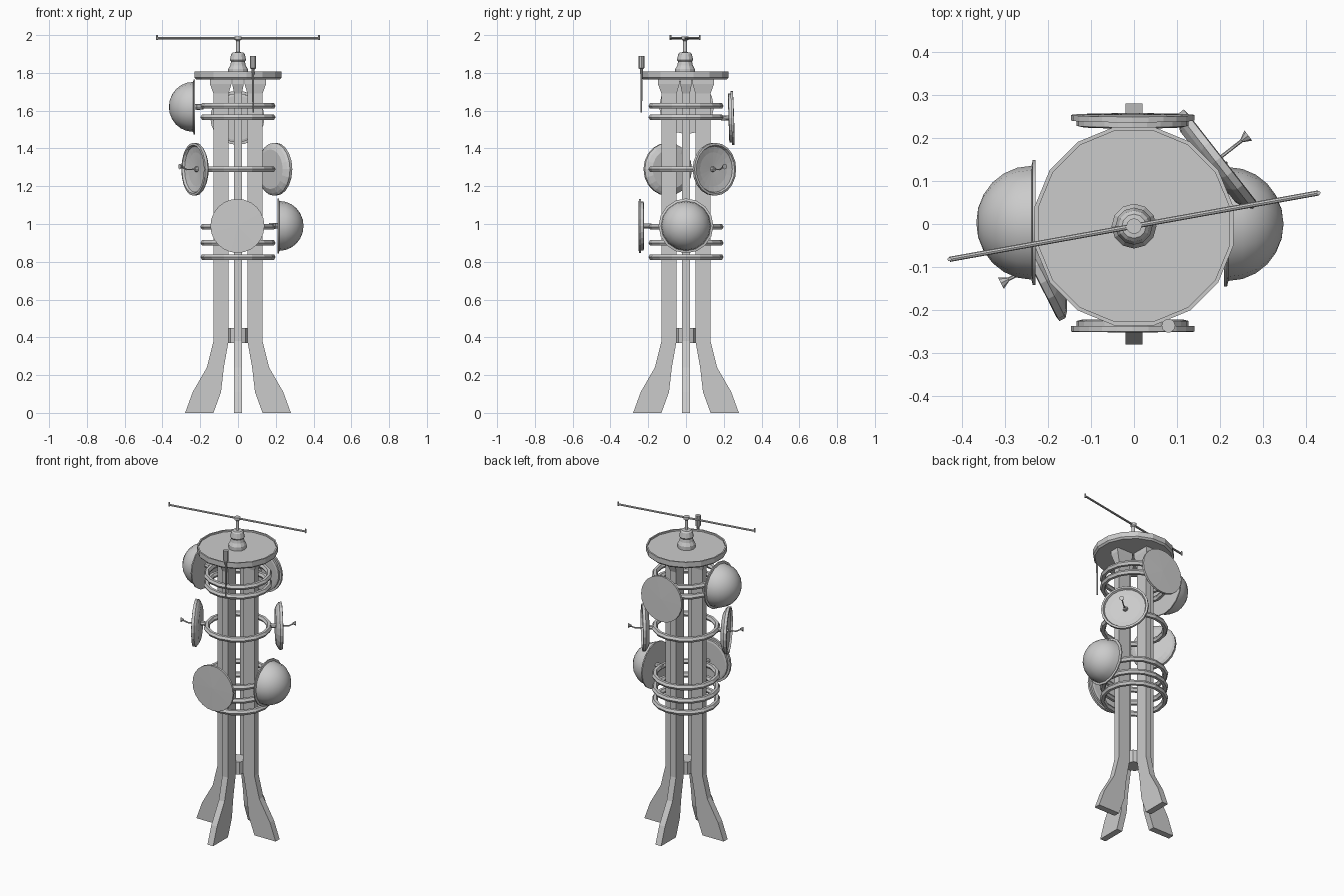
import bpy, bmesh, math
from mathutils import Vector, Matrix

if "Cube" in bpy.data.objects:
    bpy.data.objects.remove(bpy.data.objects["Cube"])


def finish(name, bm, matrix=None, smooth=None):
    bmesh.ops.recalc_face_normals(bm, faces=bm.faces)
    if matrix:
        bm.transform(matrix)
    mesh = bpy.data.meshes.new(name)
    bm.to_mesh(mesh)
    bm.free()
    ob = bpy.data.objects.new(name, mesh)
    bpy.context.collection.objects.link(ob)
    if smooth:
        bpy.ops.object.select_all(action='DESELECT')
        ob.select_set(True)
        bpy.context.view_layer.objects.active = ob
        bpy.ops.object.shade_smooth_by_angle(angle=math.radians(smooth))
    return ob


def lathe(name, profile, origin, axis=(0, 0, 1), sides=16, closed=False, turn=0, smooth=None):
    """Spin a (radius, height) profile round an axis placed at origin."""
    bm = bmesh.new()
    vs = [bm.verts.new((r, 0, h)) for r, h in profile]
    pairs = list(zip(vs, vs[1:])) + ([(vs[-1], vs[0])] if closed else [])
    es = [bm.edges.new(p) for p in pairs]
    bmesh.ops.spin(bm, geom=vs + es, cent=(0, 0, 0), axis=(0, 0, 1),
                   angle=2 * math.pi, steps=sides, use_merge=True)
    bmesh.ops.remove_doubles(bm, verts=bm.verts, dist=1e-5)
    rot = Vector(axis).to_track_quat('Z', 'Y').to_matrix().to_4x4()
    m = Matrix.Translation(origin) @ rot @ Matrix.Rotation(turn, 4, 'Z')
    return finish(name, bm, m, smooth)


def rod(name, a, b, r1, r2=None, sides=8):
    a, b = Vector(a), Vector(b)
    h = (b - a).length
    r2 = r1 if r2 is None else r2
    return lathe(name, [(0, 0), (r1, 0), (r2, h), (0, h)], a, b - a, sides)


# Four splayed fin legs: (inner radius, outer radius, height, half thickness)
LEG = [(.13, .28, 0, .02), (.09, .24, .11, .02), (.075, .165, .24, .02), (.05, .13, .38, .02),
       (.05, .13, 1.69, .02), (.035, .148, 1.74, .03), (.035, .148, 1.77, .03)]
for k in range(4):
    bm = bmesh.new()
    rings = [[bm.verts.new(c) for c in ((i, -t, z), (o, -t, z), (o, t, z), (i, t, z))]
             for i, o, z, t in LEG]
    for a, b in zip(rings, rings[1:]):
        for j in range(4):
            n = (j + 1) % 4
            bm.faces.new((a[j], a[n], b[n], b[j]))
    bm.faces.new(rings[0])
    bm.faces.new(rings[-1])
    finish("leg_%d" % (k + 1), bm, Matrix.Rotation(k * math.pi / 2, 4, 'Z'))

# Hub joining the legs
rod("leg_hub", (0, 0, .37), (0, 0, .45), .055)

# Mounting rings with hexagonal section
section = [(.182 + .017 * math.cos(i * math.pi / 3), .017 * math.sin(i * math.pi / 3))
           for i in range(6)]
for k, z in enumerate((1.625, 1.565, 1.29, .985, .90, .825)):
    lathe("mount_ring_%d" % (k + 1), section, (0, 0, z), sides=16, closed=True)

# Top platform with a thin raised lip
CY = -.005
lathe("top_platform", [(0, 1.765), (.225, 1.765), (.235, 1.775), (.235, 1.807), (.226, 1.807),
                       (.226, 1.797), (0, 1.797)], (0, CY, 0), sides=16, turn=math.pi / 16)

# Stepped mast base and mast
lathe("mast", [(0, 1.79), (.052, 1.79), (.052, 1.82), (.041, 1.84), (.037, 1.86), (.043, 1.868),
               (.036, 1.9), (.028, 1.908), (.010, 1.91), (.010, 1.97), (.018, 1.976),
               (.018, 1.992), (0, 1.992)], (0, CY, 0), sides=12)

# Long cross boom with end tips
ang = math.radians(10.2)
d = Vector((math.cos(ang), math.sin(ang), 0)) * .435
c = Vector((0, CY, 1.984))
rod("boom", c - d, c + d, .006)
for s in (-1, 1):
    p = c + s * d
    rod("boom_tip", p - Vector((0, 0, .009)), p + Vector((0, 0, .016)), .005, sides=6)

# Whip aerial hanging at the front of the platform
lathe("whip_aerial", [(0, 1.59), (.004, 1.59), (.006, 1.79), (.009, 1.82), (.016, 1.825),
                      (.016, 1.89), (0, 1.89)], (.08, -.236, 0), sides=10)


# Domed drum antennas
def dome(name, origin, axis):
    pts = [(0, -.004), (.145, -.004), (.145, .003), (.132, .006)]
    pts += [(.132 * math.cos(t), .006 + .128 * math.sin(t))
            for t in [math.pi / 2 * i / 6 for i in range(1, 6)]] + [(0, .134)]
    lathe(name, pts, origin, axis, 16, smooth=35)
    o, a = Vector(origin), Vector(axis)
    rod(name + "_arm", o - a * .05, o, .014)
    lathe(name + "_joint", [(0, -.016), (.016, -.008), (.016, .008), (0, .016)],
          o - a * .022, axis, 8)


dome("upper_dome", (-.232, .003, 1.62), (-1, 0, 0))
dome("lower_dome", (.213, 0, .99), (1, 0, 0))


# Flat disc antennas with a stepped back
def disc(name, origin, axis):
    lathe(name, [(0, -.015), (.118, -.015), (.13, -.012), (.13, 0), (.143, 0), (.143, .013),
                 (0, .015)], origin, axis, 24)
    o, a = Vector(origin), Vector(axis).normalized()
    rod(name + "_arm", o - a * .055, o - a * .01, .013)


disc("front_disc", (-.003, -.237, .99), (0, -1, 0))
disc("back_disc", (-.003, .24, 1.562), (0, 1, .03))


# Open dishes with a feed horn
def dish(name, x, y, degrees):
    t = math.radians(degrees)
    o, a = Vector((x, y, 1.29)), Vector((math.cos(t), math.sin(t), 0))
    lathe(name, [(0, -.026), (.105, -.026), (.128, -.014), (.14, -.004), (.14, .012),
                 (.128, .014), (.122, .002), (.09, -.005), (0, -.013)], o, a, 20)
    up = Vector((0, 0, 1))
    knee = o + a * .05 - up * .002
    tip = o + a * .085 + up * .014
    rod(name + "_feed_base", o - a * .014, o + a * .004, .016, .012)
    rod(name + "_feed_stem", o - a * .01, knee, .004, sides=6)
    rod(name + "_feed_neck", knee, tip, .004, sides=6)
    rod(name + "_feed_horn", tip - a * .012, tip + a * .008, .004, .015)
    # arm runs back to the mount ring
    hit = Vector((math.cos(math.atan2(y, x)), math.sin(math.atan2(y, x)), 0)) * .18
    rod(name + "_arm", hit + up * 1.29, o - a * .015, .014)


dish("left_dish", -.226, -.095, 207)
dish("right_dish", .192, .148, 38)
